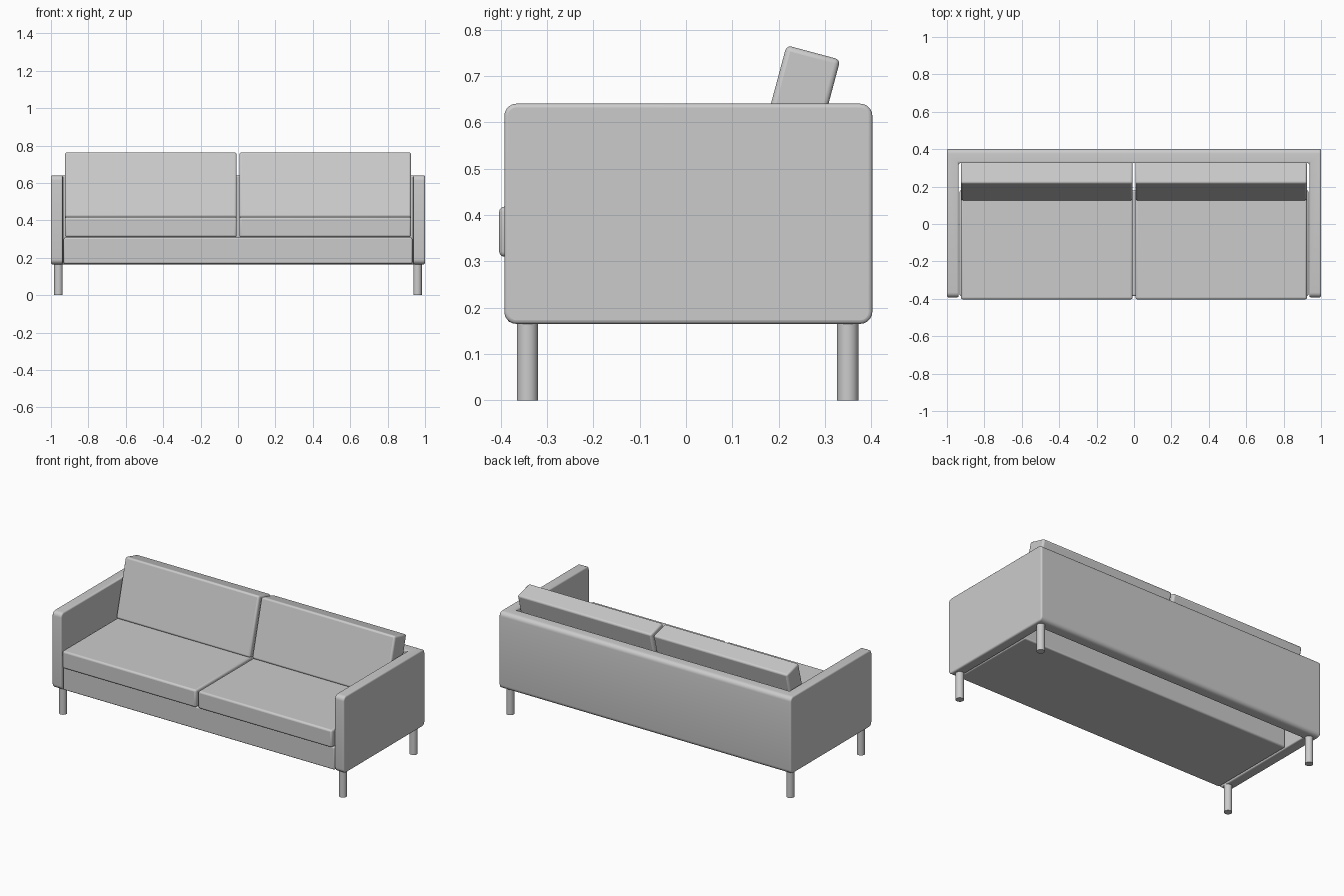
import bpy, bmesh
from math import radians
from mathutils import Matrix, Vector

cube = bpy.data.objects.get("Cube")
if cube:
    bpy.data.objects.remove(cube, do_unlink=True)

grey = bpy.data.materials.new("light_grey")
grey.use_nodes = True
colour = (0.6, 0.6, 0.6, 1)
grey.diffuse_color = colour
grey.node_tree.nodes["Principled BSDF"].inputs["Base Color"].default_value = colour


def finish(name, bm, bevel=0.0, segments=3):
    """Turn a bmesh into a smooth shaded object with softened edges."""
    bmesh.ops.recalc_face_normals(bm, faces=bm.faces)
    mesh = bpy.data.meshes.new(name)
    bm.to_mesh(mesh)
    bm.free()
    mesh.materials.append(grey)
    obj = bpy.data.objects.new(name, mesh)
    bpy.context.collection.objects.link(obj)
    if bevel:
        mod = obj.modifiers.new("soft_edges", 'BEVEL')
        mod.width, mod.segments = bevel, segments
        mod.limit_method, mod.angle_limit = 'ANGLE', radians(40)
    bpy.ops.object.select_all(action='DESELECT')
    obj.select_set(True)
    bpy.context.view_layer.objects.active = obj
    bpy.ops.object.shade_smooth_by_angle(angle=radians(35))
    return obj


def box(name, low, high, bevel, matrix=Matrix()):
    """Soft-edged box between two corners, then transformed."""
    low, high = Vector(low), Vector(high)
    bm = bmesh.new()
    bmesh.ops.create_cube(bm, size=1, matrix=matrix @ Matrix.Translation(
        (low + high) / 2) @ Matrix.Diagonal((*(high - low), 1)))
    return finish(name, bm, bevel)


# Arms and back: one U-shaped shell
BOTTOM, TOP, FRONT, BACK = 0.165, 0.64, -0.392, 0.402
INNER_X, INNER_Y = 0.937, 0.325
outline = [(-1, FRONT), (-INNER_X, FRONT), (-INNER_X, INNER_Y), (INNER_X, INNER_Y),
           (INNER_X, FRONT), (1, FRONT), (1, BACK), (-1, BACK)]
bm = bmesh.new()
base_face = bm.faces.new([bm.verts.new((x, y, BOTTOM)) for x, y in outline])
raised = bmesh.ops.extrude_face_region(bm, geom=[base_face])["geom"]
bmesh.ops.translate(bm, vec=(0, 0, TOP - BOTTOM),
                    verts=[v for v in raised if isinstance(v, bmesh.types.BMVert)])
corners = [e for e in bm.edges if all(abs(v.co.y - FRONT) < 1e-4 for v in e.verts)
           or all(abs(v.co.y - BACK) < 1e-4 for v in e.verts)]
corners = [e for e in corners if abs(e.verts[0].co.z - e.verts[1].co.z) < 1e-4]
bmesh.ops.bevel(bm, geom=corners, offset=0.026, segments=5, profile=0.5,
                affect='EDGES')
finish("arms_and_back", bm, 0.008)

# Seat base
box("seat_base", (-0.932, -0.385, 0.168), (0.932, 0.18, 0.308), 0.008)

# Cushions, one pair per side
lean = Matrix.Translation((0, 0.217, 0.766)) @ Matrix.Rotation(radians(-15), 4, 'X')
for side, a, b in (("right", -0.925, -0.007), ("left", 0.007, 0.925)):
    box(side + "_seat_cushion", (a, -0.403, 0.31), (b, 0.18, 0.418), 0.011)
    box(side + "_back_cushion", (a, 0, -0.36), (b, 0.12, 0), 0.011, lean)

# Legs
for side, x in (("right", -0.96), ("left", 0.96)):
    for end, y in (("front", -0.342), ("back", 0.349)):
        bm = bmesh.new()
        bmesh.ops.create_cone(bm, cap_ends=True, segments=32, radius1=0.023,
                              radius2=0.023, depth=0.175,
                              matrix=Matrix.Translation((x, y, 0.0875)))
        finish(f"{side}_{end}_leg", bm)
